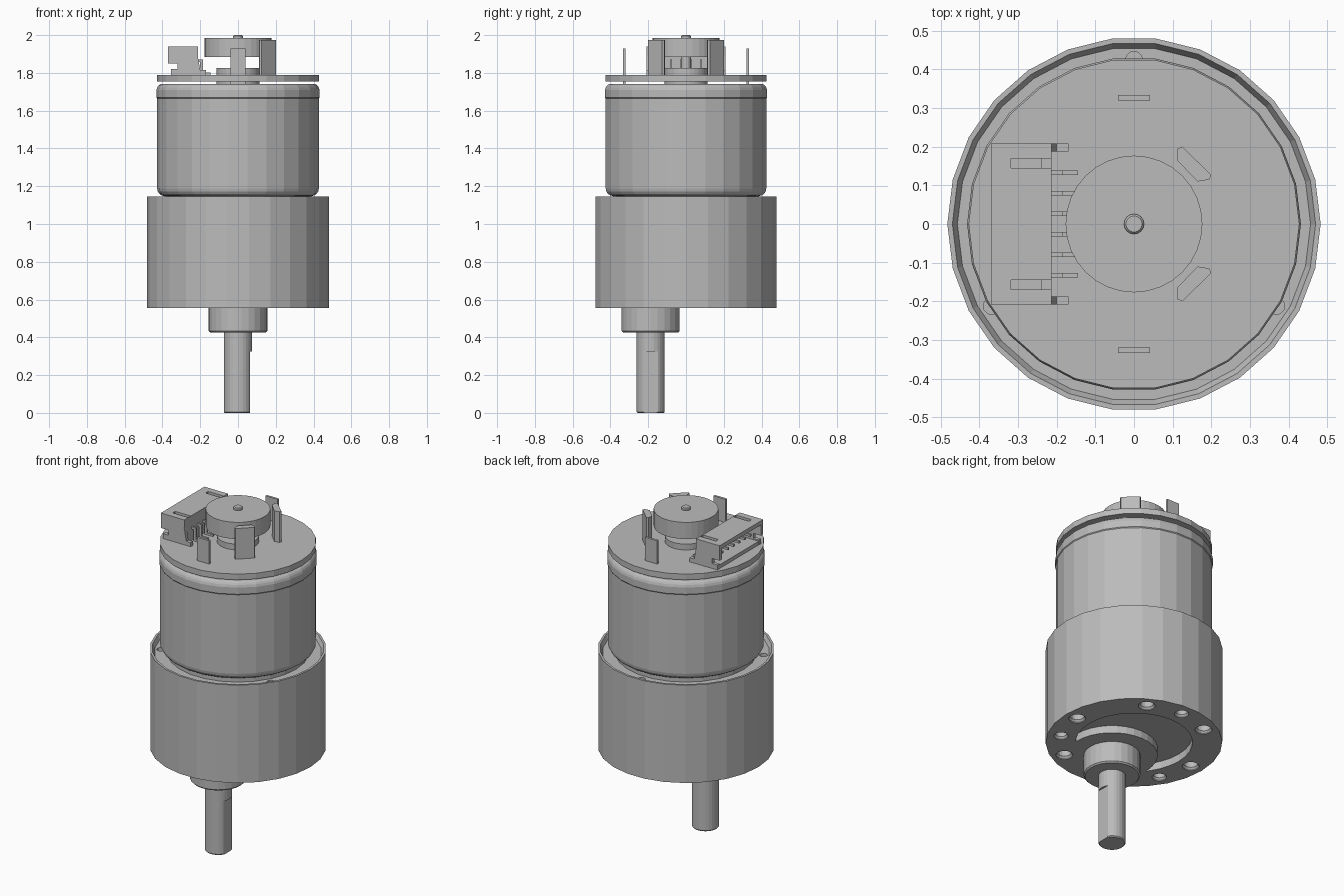
import bpy
import bmesh
from math import sin, cos, pi, radians

cube = bpy.data.objects.get("Cube")
if cube:
    bpy.data.objects.remove(cube, do_unlink=True)

grey = bpy.data.materials.new("metal_grey")
grey.use_nodes = True
grey.diffuse_color = (0.5, 0.5, 0.5, 1)
grey.node_tree.nodes["Principled BSDF"].inputs["Base Color"].default_value = (0.5, 0.5, 0.5, 1)


def finish(name, bm):
    bmesh.ops.recalc_face_normals(bm, faces=bm.faces)
    mesh = bpy.data.meshes.new(name)
    bm.to_mesh(mesh)
    bm.free()
    mesh.materials.append(grey)
    obj = bpy.data.objects.new(name, mesh)
    bpy.context.scene.collection.objects.link(obj)
    return obj


def lathe(name, profile, sides=26, x=0, y=0):
    """Closed turned solid from (radius, height) points."""
    bm = bmesh.new()
    rings = [[bm.verts.new((x + r * cos(2 * pi * i / sides), y + r * sin(2 * pi * i / sides), z))
              for i in range(sides)] for r, z in profile]
    for a, b in zip(rings, rings[1:]):
        for i in range(sides):
            j = (i + 1) % sides
            bm.faces.new((a[i], a[j], b[j], b[i]))
    bm.faces.new(rings[0])
    bm.faces.new(rings[-1])
    return finish(name, bm)


def prism(name, outline, low, high, axis="z"):
    """Extruded outline: (x, y) along z, or (x, z) along y."""
    bm = bmesh.new()

    def ring(t):
        return [bm.verts.new((a, b, t) if axis == "z" else (a, t, b)) for a, b in outline]
    lower, upper = ring(low), ring(high)
    bm.faces.new(lower)
    bm.faces.new(upper)
    n = len(outline)
    for i in range(n):
        j = (i + 1) % n
        bm.faces.new((lower[i], lower[j], upper[j], upper[i]))
    return finish(name, bm)


def box(name, x0, x1, y0, y1, z0, z1):
    return prism(name, [(x0, y0), (x1, y0), (x1, y1), (x0, y1)], z0, z1)


def cut(obj, cutters):
    """Subtract the cutters, then discard them."""
    for c in cutters:
        mod = obj.modifiers.new("cut", "BOOLEAN")
        mod.operation = "DIFFERENCE"
        mod.solver = "EXACT"
        mod.object = c
        c.hide_render = True
    graph = bpy.context.evaluated_depsgraph_get()
    mesh = bpy.data.meshes.new_from_object(obj.evaluated_get(graph))
    obj.modifiers.clear()
    obj.data = mesh
    for c in cutters:
        bpy.data.objects.remove(c, do_unlink=True)


# Gearbox housing
BASE, SHAFT_Y = 0.555, -0.187
gearbox = lathe("gearbox", [(0.483, BASE), (0.483, 1.145), (0.47, 1.145), (0.457, 1.12)])

# Crescent recess under the housing, around the raised pad of the shaft
recess = lathe("recess_cutter", [(0.32, BASE - 0.02), (0.32, BASE + 0.045)], 32)
pad = lathe("pad_cutter", [(0.25, BASE - 0.1), (0.25, BASE + 0.1)], 32, 0, SHAFT_Y)
cut(recess, [pad])
cutters = [recess]


def hole(angle, r):
    a = radians(angle)
    cutters.append(lathe("hole_cutter", [(r, BASE - 0.01), (r, BASE + 0.004), (r * 0.8, BASE + 0.015),
                                         (r * 0.8, BASE + 0.13)], 16, 0.405 * cos(a), 0.405 * sin(a)))


# Mounting holes below, screw holes above
for k in range(6):
    hole(60 * k, 0.047)
for angle in (90, 210, 330):
    hole(angle, 0.04)
    a = radians(angle)
    cutters.append(lathe("screw_cutter", [(0.022, 1.08), (0.022, 1.14)], 12,
                         0.425 * cos(a), 0.425 * sin(a)))
cut(gearbox, cutters)

# Output boss and shaft with a flat on its left side
lathe("output_boss", [(0.147, 0.425), (0.155, 0.433), (0.155, BASE + 0.05)], 26, 0, SHAFT_Y)
shaft = lathe("output_shaft", [(0.07, 0), (0.075, 0.006), (0.075, 0.46)], 26, 0, SHAFT_Y)
cut(shaft, [box("flat_cutter", 0.063, 0.2, SHAFT_Y - 0.2, SHAFT_Y + 0.2, -0.1, 0.325)])

# Motor can with rounded ends and a slim upper band
R, F = 0.428, 0.04
can = [(R - F, 1.115)]
can += [(R - F + F * sin(t), 1.188 - F * cos(t)) for t in (radians(22.5 * k) for k in range(5))]
can += [(R, 1.665), (R + 0.004, 1.67), (R + 0.004, 1.71)]
can += [(R - 0.028 + 0.03 * cos(t), 1.712 + 0.03 * sin(t)) for t in (radians(22.5 * k) for k in range(1, 5))]
lathe("motor_can", can)
lathe("rear_bearing", [(0.115, 1.73), (0.115, 1.825)], 32)

# Circuit board, encoder wheel and rear axle
lathe("circuit_board", [(0.428, 1.755), (0.428, 1.79)])
lathe("encoder_wheel", [(0.177, 1.885), (0.177, 1.985)], 32)
lathe("rear_axle", [(0.026, 1.8), (0.026, 1.994), (0.021, 2.0)], 16)

# Motor terminals and angled sensors
sensor = [(0.113, 0.195), (0.125, 0.2), (0.2, 0.127), (0.195, 0.115), (0.165, 0.11), (0.111, 0.165)]
for side, label in ((1, "back"), (-1, "front")):
    y = 0.327 * side
    box("terminal_" + label, -0.041, 0.041, y - 0.007, y + 0.007, 1.74, 1.93)
    prism("sensor_" + label, [(px, py * side) for px, py in sensor], 1.788, 1.975)

# Connector shell, open towards the right side
cheek = [(-0.37, 1.94), (-0.215, 1.94), (-0.215, 1.9), (-0.2, 1.815), (-0.17, 1.815), (-0.17, 1.788),
         (-0.355, 1.788), (-0.355, 1.82), (-0.32, 1.82), (-0.32, 1.85), (-0.37, 1.85)]
for side, label in ((1, "back"), (-1, "front")):
    ys = sorted((0.187 * side, 0.208 * side))
    prism("connector_cheek_" + label, cheek, ys[0], ys[1], "y")
roof = box("connector_roof", -0.37, -0.213, -0.207, 0.207, 1.915, 1.94)
cut(roof, [box("slot_cutter", -0.318, -0.214, 0.157 * s - 0.012, 0.157 * s + 0.012, 1.9, 1.96)
           for s in (1, -1)])
box("connector_floor", -0.354, -0.213, -0.207, 0.207, 1.788, 1.812)
box("connector_wall", -0.24, -0.213, -0.207, 0.207, 1.788, 1.925)

# Bent connector pins
pin = [(-0.34, 1.872), (-0.185, 1.872), (-0.185, 1.802), (-0.145, 1.802), (-0.145, 1.788),
       (-0.2, 1.788), (-0.2, 1.858), (-0.34, 1.858)]
for k in range(6):
    y = -0.1325 + 0.053 * k
    prism("connector_pin_%d" % (k + 1), pin, y - 0.006, y + 0.006, "y")
